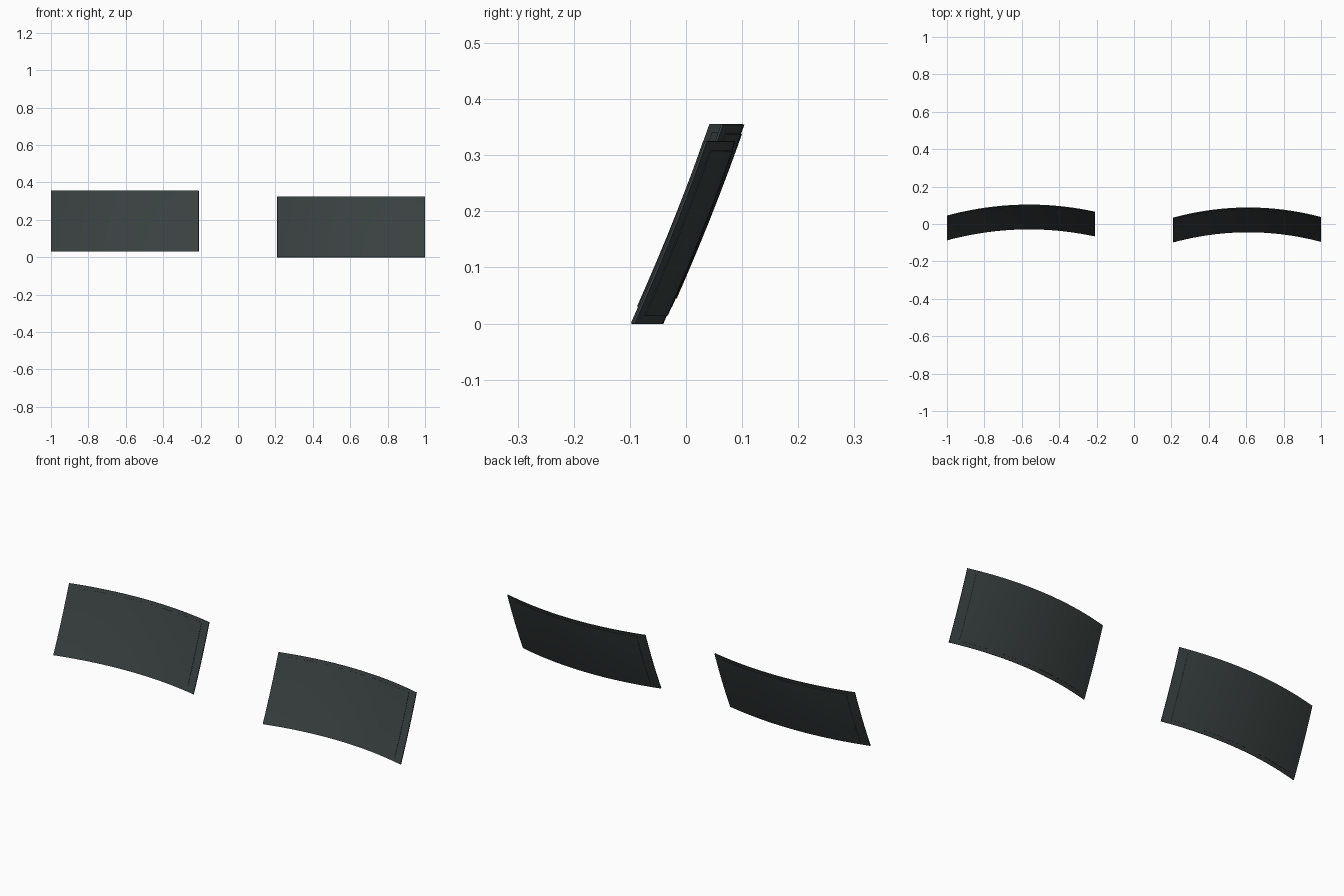
import bpy
import bmesh

cube = bpy.data.objects.get("Cube")
if cube:
    bpy.data.objects.remove(cube, do_unlink=True)

# Dark green-grey glass colour
COLOUR = (0.040, 0.052, 0.050, 1.0)
mat = bpy.data.materials.new("dark_glass")
mat.use_nodes = True
mat.diffuse_color = COLOUR
mat.node_tree.nodes["Principled BSDF"].inputs["Base Color"].default_value = COLOUR

HALF_WIDTH, HEIGHT, LEAN, BULGE = 0.395, 0.325, 0.129, 0.004


def curved_sheet(name, centre_x, base_z, base_y, sag, yaw, side, edge, thickness):
    """Leaning sheet, bowed backwards in the middle, inset by side and edge."""
    bm = bmesh.new()
    bmesh.ops.create_grid(bm, x_segments=32, y_segments=8, size=1)
    for v in bm.verts:
        u = v.co.x * (1 - side / HALF_WIDTH)
        t = 0.5 + v.co.y * (0.5 - edge / HEIGHT)
        y = base_y + LEAN * t - sag * u * u + yaw * u + BULGE * 4 * t * (1 - t)
        v.co = (centre_x + HALF_WIDTH * u, y, base_z + HEIGHT * t)
    mesh = bpy.data.meshes.new(name)
    bm.to_mesh(mesh)
    bm.free()
    mesh.materials.append(mat)
    obj = bpy.data.objects.new(name, mesh)
    bpy.context.collection.objects.link(obj)
    solid = obj.modifiers.new("thickness", 'SOLIDIFY')
    solid.thickness = thickness
    solid.offset = 0
    bpy.ops.object.select_all(action='DESELECT')
    obj.select_set(True)
    bpy.context.view_layer.objects.active = obj
    bpy.ops.object.modifier_apply(modifier=solid.name)
    bpy.ops.object.shade_smooth_by_angle()


# Each pane: thin border sheet with a slightly thicker inner field
for label, x, z, y, sag, yaw in (
    ("right", -0.605, 0.03, -0.0275, 0.0475, 0.0105),
    ("left", 0.605, 0.0, -0.0425, 0.0525, 0.0015),
):
    curved_sheet(label + "_pane_border", x, z, y, sag, yaw, 0, 0, 0.004)
    curved_sheet(label + "_pane_field", x, z, y, sag, yaw, 0.045, 0.016, 0.007)
